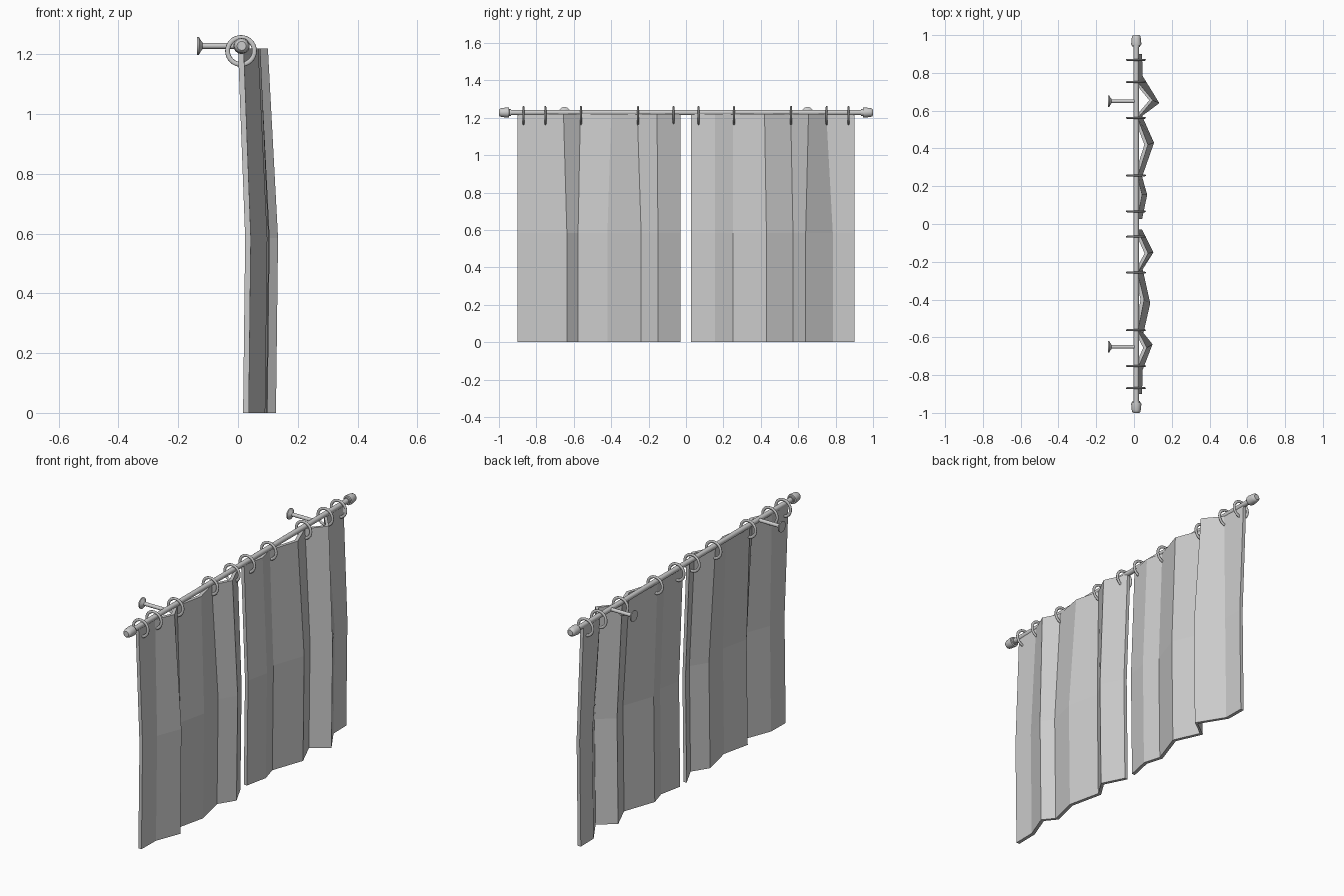
import bpy, bmesh, math
from mathutils import Matrix, Vector

if "Cube" in bpy.data.objects:
    bpy.data.objects.remove(bpy.data.objects["Cube"])

RX, RZ = 0.012, 1.228  # rod axis


def finish(name, bm, smooth=True):
    bmesh.ops.recalc_face_normals(bm, faces=bm.faces)
    me = bpy.data.meshes.new(name)
    bm.to_mesh(me)
    bm.free()
    ob = bpy.data.objects.new(name, me)
    bpy.context.collection.objects.link(ob)
    if smooth:
        bpy.ops.object.select_all(action='DESELECT')
        bpy.context.view_layer.objects.active = ob
        ob.select_set(True)
        bpy.ops.object.shade_smooth_by_angle(angle=math.radians(40))
    return ob


def lathe(name, profile, origin, axis, n=24):
    """Revolve (distance, radius) pairs about an axis, capping both ends."""
    rot = Vector((0, 0, 1)).rotation_difference(Vector(axis)).to_matrix()
    bm = bmesh.new()
    rings = []
    for d, r in profile:
        rings.append([bm.verts.new(Vector(origin) + rot @ Vector(
            (r * math.cos(2 * math.pi * i / n), r * math.sin(2 * math.pi * i / n), d)))
            for i in range(n)])
    for a, b in zip(rings, rings[1:]):
        for i in range(n):
            j = (i + 1) % n
            bm.faces.new((a[i], a[j], b[j], b[i]))
    bm.faces.new(rings[0])
    bm.faces.new(rings[-1])
    return finish(name, bm)


def curtain(name, pts, thick=0.019):
    """Pleated sheet; pts hold (top y, top x, lower y, lower x) of its front."""
    bm = bmesh.new()
    rows = [[(xt, yt, 1.22) for yt, xt, ym, xm in pts],
            [(xm, ym, 0.585) for yt, xt, ym, xm in pts],
            [(xm - 0.007, ym, 0.0) for yt, xt, ym, xm in pts]]
    front = [[bm.verts.new(p) for p in r] for r in rows]
    back = [[bm.verts.new((x - thick, y, z)) for x, y, z in r] for r in rows]
    n = len(pts)
    for g in (front, back):
        for i in range(2):
            for j in range(n - 1):
                bm.faces.new((g[i][j], g[i][j + 1], g[i + 1][j + 1], g[i + 1][j]))
    for i in (0, 2):
        for j in range(n - 1):
            bm.faces.new((front[i][j], front[i][j + 1], back[i][j + 1], back[i][j]))
    for j in (0, n - 1):
        for i in range(2):
            bm.faces.new((front[i][j], front[i + 1][j], back[i + 1][j], back[i][j]))
    return finish(name, bm, smooth=False)


# Pleated panels
curtain("curtain_right", [
    (0.90, 0.019, 0.90, 0.043), (0.75, 0.022, 0.785, 0.045),
    (0.655, 0.100, 0.64, 0.134), (0.56, 0.020, 0.572, 0.043),
    (0.42, 0.074, 0.43, 0.106), (0.25, 0.020, 0.25, 0.043),
    (0.155, 0.043, 0.155, 0.070), (0.027, 0.019, 0.027, 0.043)])
curtain("curtain_left", [
    (-0.90, 0.019, -0.90, 0.043), (-0.76, 0.022, -0.775, 0.045),
    (-0.655, 0.068, -0.637, 0.098), (-0.565, 0.022, -0.577, 0.050),
    (-0.40, 0.054, -0.42, 0.086), (-0.26, 0.020, -0.24, 0.046),
    (-0.155, 0.075, -0.15, 0.103), (-0.03, 0.019, -0.03, 0.043)])

# Rod
lathe("rod", [(-0.95, 0.014), (0.95, 0.014)], (RX, 0, RZ), (0, 1, 0))

for s, side in ((-1, "left"), (1, "right")):
    # End caps
    lathe("finial_" + side,
          [(0.936, 0.019), (0.945, 0.019), (0.946, 0.026), (0.955, 0.027),
           (0.985, 0.024), (0.995, 0.021), (1.0, 0.015)],
          (RX, 0, RZ), (0, s, 0))
    # Wall brackets
    lathe("bracket_" + side,
          [(-0.149, 0.030), (-0.143, 0.030), (-0.136, 0.018), (-0.130, 0.010), (0, 0.010)],
          (RX, s * 0.65, RZ), (1, 0, 0))
    # Hanging rings
    for k, y in enumerate((0.067, 0.257, 0.562, 0.752, 0.869)):
        bpy.ops.mesh.primitive_torus_add(
            major_segments=32, minor_segments=10, major_radius=0.045, minor_radius=0.008,
            location=(0.010, s * y, 1.211), rotation=(math.pi / 2, 0, 0))
        ring = bpy.context.object
        ring.name = f"ring_{side}_{k + 1}"
        ring.scale.z = 0.65
        bpy.ops.object.shade_smooth()
